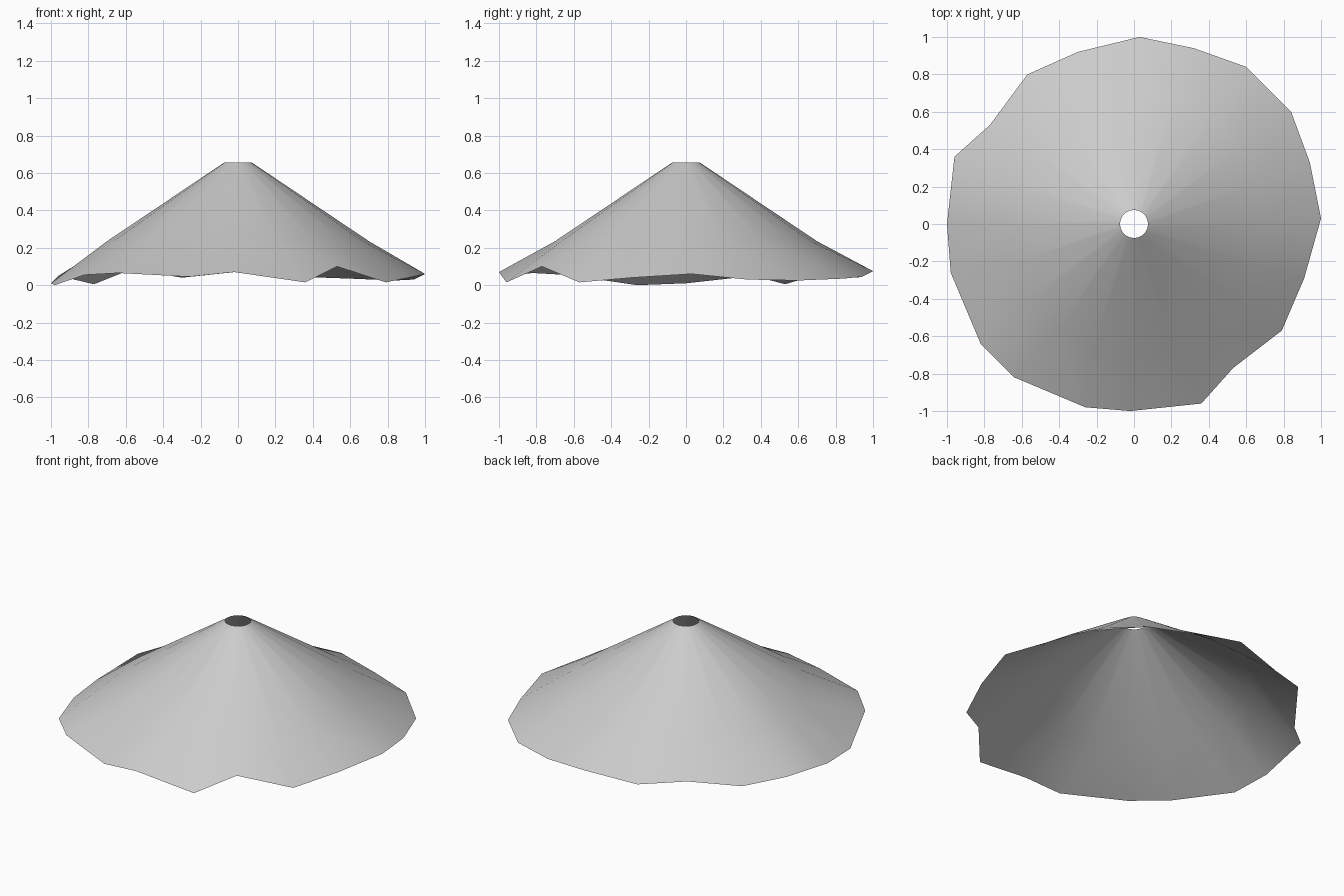
import bpy, bmesh
from math import cos, sin, pi

cube = bpy.data.objects.get("Cube")
if cube:
    bpy.data.objects.remove(cube, do_unlink=True)

SIDES = 20

# Plain grey cloth
grey = bpy.data.materials.new("light grey")
grey.use_nodes = True
grey.diffuse_color = (0.6, 0.6, 0.6, 1)
grey.node_tree.nodes["Principled BSDF"].inputs["Base Color"].default_value = (0.6, 0.6, 0.6, 1)

# Wavy hem, counterclockwise from +x
HEM = [(1, .03, .06), (.94, .33, .03), (.84, .6, .025), (.6, .84, .035), (.32, .94, .045),
       (.03, 1, .075), (-.3, .92, .04), (-.57, .8, .085), (-.77, .53, .005), (-.96, .36, .05),
       (-1, 0, .01), (-.98, -.26, 0), (-.82, -.64, .055), (-.64, -.82, .065), (-.26, -.98, .045),
       (-.02, -1, .07), (.36, -.96, .015), (.53, -.77, .1), (.79, -.57, .015), (.91, -.29, .04)]


def circle(radius, z):
    return [(radius * cos(2 * pi * i / SIDES), radius * sin(2 * pi * i / SIDES), z)
            for i in range(SIDES)]


# Open cone: round top opening, middle ring, wavy hem
bm = bmesh.new()
rings = [[bm.verts.new(p) for p in ring]
         for ring in (circle(.075, .655), circle(.7, .235), HEM)]
for upper, lower in zip(rings, rings[1:]):
    for i in range(SIDES):
        j = (i + 1) % SIDES
        bm.faces.new((upper[i], lower[i], lower[j], upper[j])).smooth = True
mesh = bpy.data.meshes.new("cone_canopy")
bm.to_mesh(mesh)
bm.free()
mesh.materials.append(grey)
canopy = bpy.data.objects.new("cone_canopy", mesh)
bpy.context.collection.objects.link(canopy)
